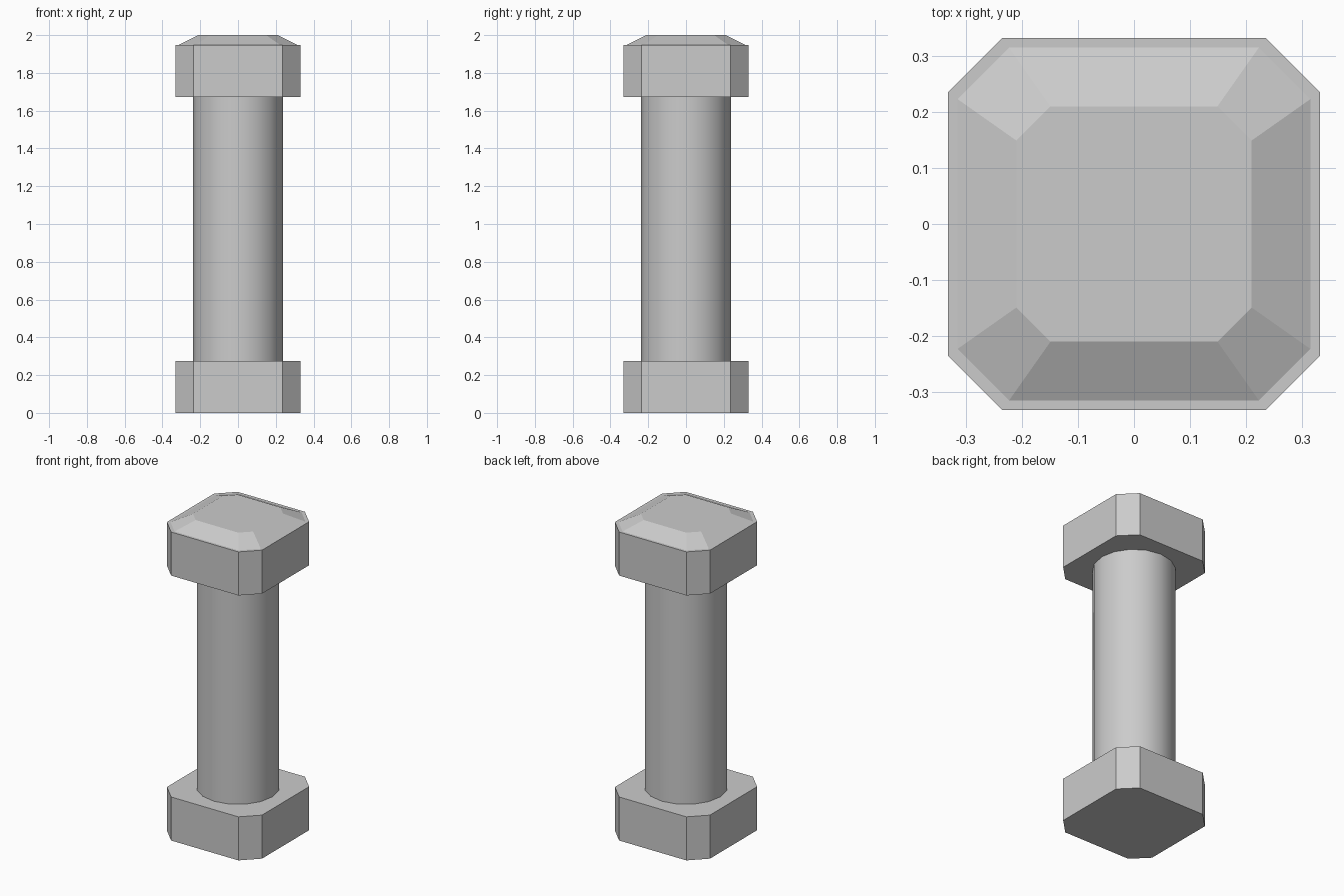
import bpy
import bmesh

if "Cube" in bpy.data.objects:
    bpy.data.objects.remove(bpy.data.objects["Cube"])

HALF, CUT = 0.332, 0.235      # block half width and where its corner cut begins


def octagon(half, cut, z):
    """Square with cut corners, counter-clockwise."""
    return [(half, -cut, z), (half, cut, z), (cut, half, z), (-cut, half, z),
            (-half, cut, z), (-half, -cut, z), (-cut, -half, z), (cut, -half, z)]


def loft(name, rings):
    """Join stacked octagons and cap both ends."""
    bm = bmesh.new()
    loops = [[bm.verts.new(p) for p in octagon(*r)] for r in rings]
    for a, b in zip(loops, loops[1:]):
        for i in range(8):
            j = (i + 1) % 8
            bm.faces.new((a[i], a[j], b[j], b[i]))
    bm.faces.new(loops[0][::-1])
    bm.faces.new(loops[-1])
    mesh = bpy.data.meshes.new(name)
    bm.to_mesh(mesh)
    bm.free()
    obj = bpy.data.objects.new(name, mesh)
    bpy.context.collection.objects.link(obj)
    return obj


# Base block
loft("base", [(HALF, CUT, 0), (HALF, CUT, 0.275)])

# Top block with narrow ledge and sloped crown
loft("cap", [(HALF, CUT, 1.673), (HALF, CUT, 1.948),
             (0.315, 0.223, 1.948), (0.21, 0.149, 2.0)])

# Round shaft between the blocks
bpy.ops.mesh.primitive_cylinder_add(vertices=16, radius=0.239, depth=1.398,
                                    end_fill_type='NOTHING', location=(0, 0, 0.974))
shaft = bpy.context.object
shaft.name = "shaft"
bpy.ops.object.shade_smooth_by_angle()
